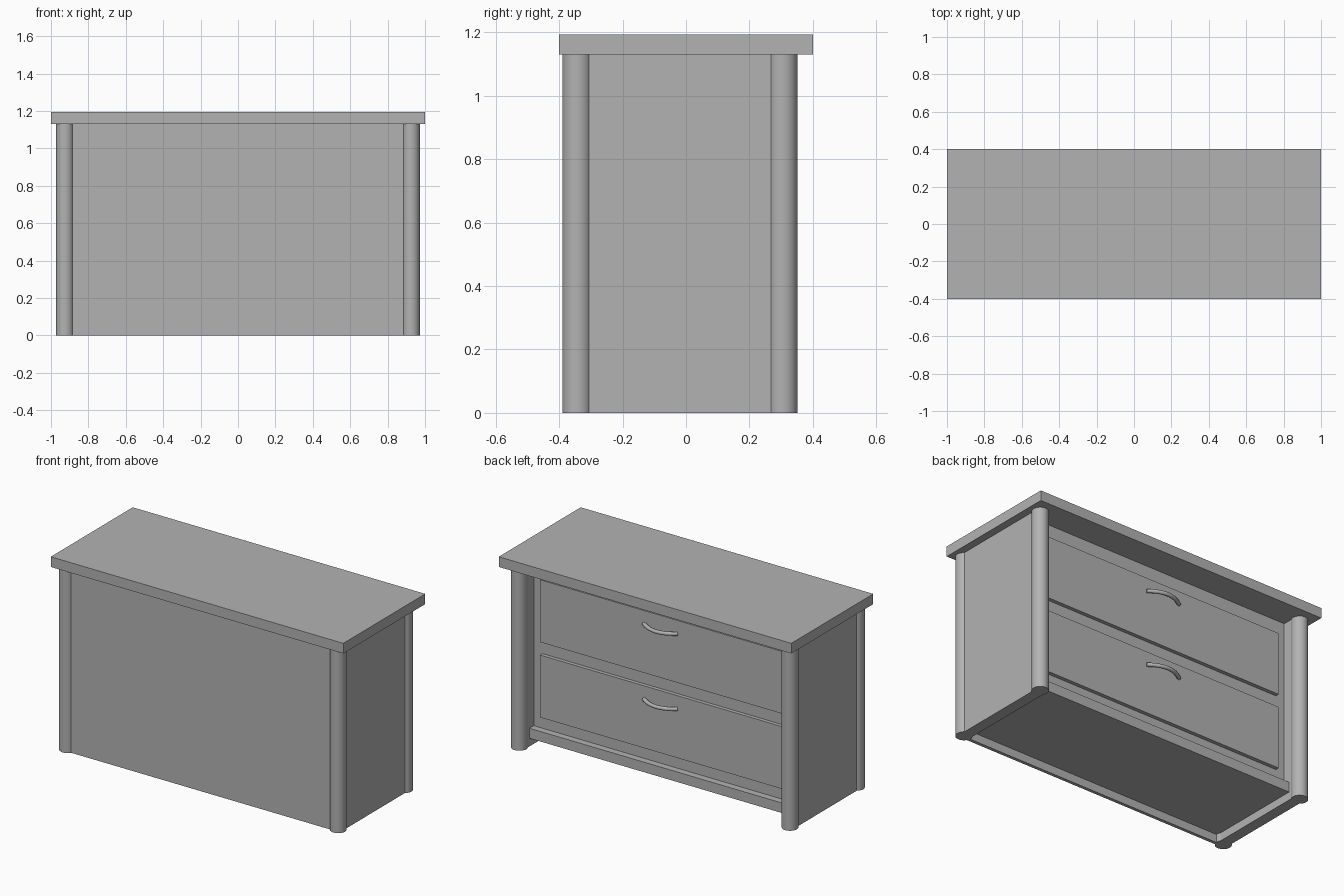
import bpy
import math

old = bpy.data.objects.get("Cube")
if old:
    bpy.data.objects.remove(old)

# Single flat colour
grey = bpy.data.materials.new("plain_grey")
grey.use_nodes = True
COLOUR = (0.45, 0.45, 0.45, 1)
grey.diffuse_color = COLOUR
grey.node_tree.nodes["Principled BSDF"].inputs["Base Color"].default_value = COLOUR


def box(name, x, y, z):
    """Box spanning three (low, high) ranges."""
    spans = (x, y, z)
    bpy.ops.mesh.primitive_cube_add(size=1, location=[(a + b) / 2 for a, b in spans])
    ob = bpy.context.object
    ob.name = name
    ob.scale = [b - a for a, b in spans]
    bpy.ops.object.transform_apply(location=False, rotation=False, scale=True)
    ob.data.materials.append(grey)
    return ob


def post(name, x, y):
    bpy.ops.mesh.primitive_cylinder_add(vertices=32, radius=0.047, depth=TOP,
                                        location=(x, y, TOP / 2))
    ob = bpy.context.object
    ob.name = name
    ob.data.materials.append(grey)
    bpy.ops.object.shade_smooth_by_angle(angle=math.radians(40))


def handle(name, z):
    """Bowed bar whose ends meet the drawer face."""
    curve = bpy.data.curves.new(name, "CURVE")
    curve.dimensions = "3D"
    curve.bevel_depth = 0.012
    curve.bevel_resolution = 2
    curve.use_fill_caps = True
    steps = 12
    line = curve.splines.new("POLY")
    line.points.add(steps)
    for i, p in enumerate(line.points):
        t = 2 * i / steps - 1
        p.co = (0.115 * t, DRAWER_Y + 0.045 * (1 - t * t), z, 1)
    ob = bpy.data.objects.new(name, curve)
    bpy.context.collection.objects.link(ob)
    bpy.ops.object.select_all(action="DESELECT")
    ob.select_set(True)
    bpy.context.view_layer.objects.active = ob
    bpy.ops.object.convert(target="MESH")
    ob = bpy.context.object
    ob.data.materials.append(grey)
    bpy.ops.object.shade_smooth_by_angle(angle=math.radians(50))


TOP = 1.13        # underside of the worktop
INNER = 0.885     # inner face of the side panels
FACE_Y = 0.222    # carcass face behind the drawers
DRAWER_Y = 0.245  # drawer faces

# Worktop
box("worktop", (-1, 1), (-0.4, 0.4), (TOP, 1.193))

# Corner posts and side panels
for side, s in (("left", 1), ("right", -1)):
    post("front_post_" + side, s * 0.925, -0.343)
    post("back_post_" + side, s * 0.925, 0.305)
    box("side_panel_" + side, sorted((s * INNER, s * 0.953)), (-0.343, 0.305), (0, TOP))

# Closed panel, carcass and plinth
box("front_panel", (-0.925, 0.925), (-0.367, -0.347), (0, TOP))
box("carcass", (-INNER, INNER), (-0.347, FACE_Y), (0.05, TOP))
box("plinth", (-INNER, INNER), (FACE_Y, 0.264), (0.05, 0.112))

# Drawers with handles
for name, z in (("lower", 0.188), ("upper", 0.653)):
    box(name + "_drawer", (-0.825, 0.825), (FACE_Y, DRAWER_Y), (z, z + 0.385))
    handle(name + "_handle", z + 0.303)
